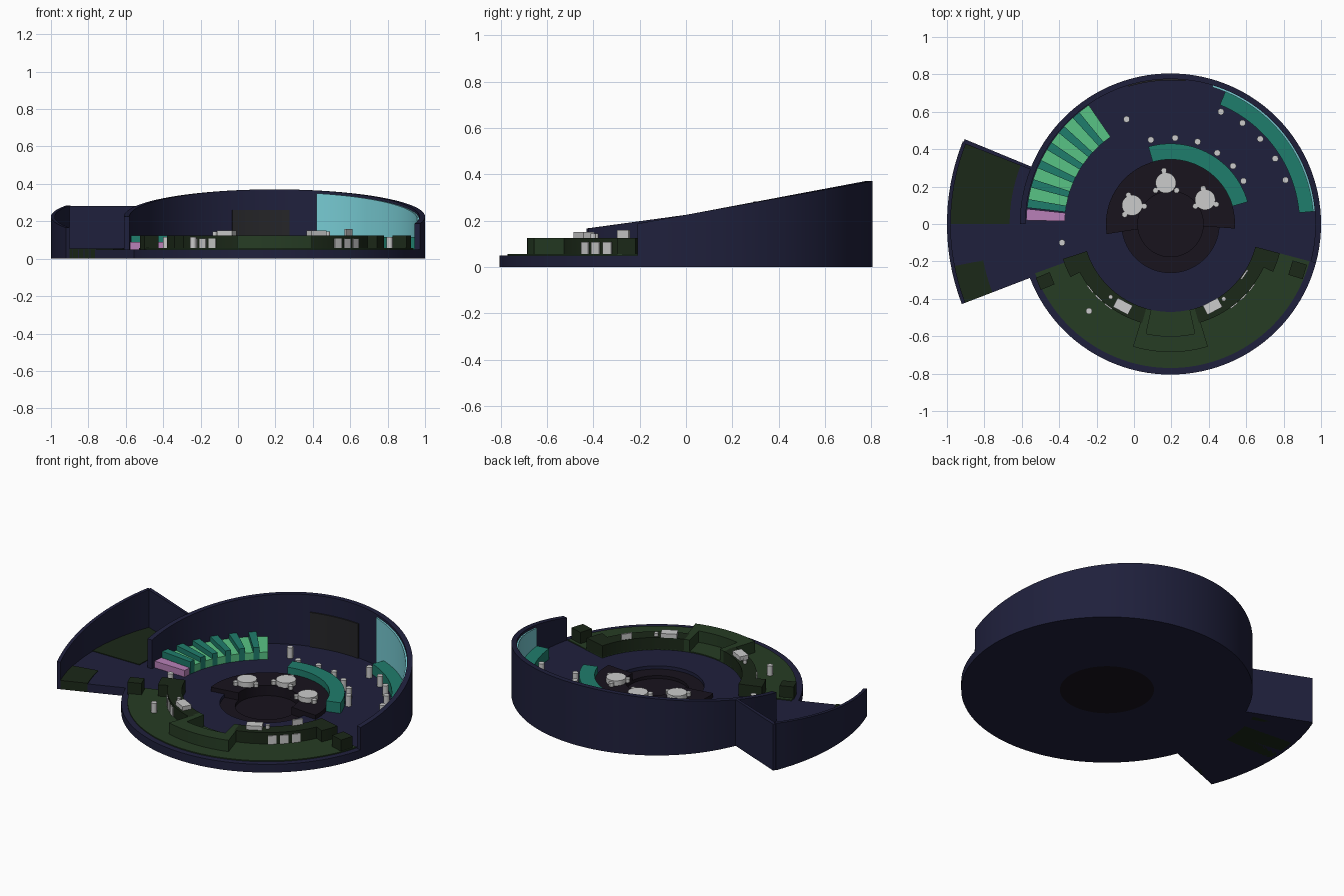
import bpy, bmesh
from math import radians, cos, sin, ceil

if "Cube" in bpy.data.objects:
    bpy.data.objects.remove(bpy.data.objects["Cube"])

CX = 0.195      # centre of the round hall
R = 0.805
FL = 0.05       # floor level


def lin(h):
    c = [int(h[i:i + 2], 16) / 255 for i in (0, 2, 4)]
    return [v / 12.92 if v < 0.04 else ((v + 0.055) / 1.055) ** 2.4 for v in c] + [1]


def mat(name, h):
    m = bpy.data.materials.new(name)
    m.diffuse_color = lin(h)
    m.use_nodes = True
    m.node_tree.nodes["Principled BSDF"].inputs["Base Color"].default_value = m.diffuse_color
    return m


NAVY = mat("navy", "1f203c")
GREEN = mat("green", "263c24")
DARKGREEN = mat("dark_green", "1b2818")
PIT = mat("pit_dark", "18131d")
TEAL = mat("teal", "1f7d6c")
MINT = mat("mint", "58c485")
PURPLE = mat("purple", "b880b8")
GLASS = mat("pale_cyan", "78ccd4")
PANEL = mat("charcoal", "252528")


def finish(name, bm, material):
    bmesh.ops.recalc_face_normals(bm, faces=bm.faces)
    me = bpy.data.meshes.new(name)
    bm.to_mesh(me)
    bm.free()
    ob = bpy.data.objects.new(name, me)
    bpy.context.collection.objects.link(ob)
    if material:
        me.materials.append(material)
    bpy.context.view_layer.objects.active = ob
    bpy.ops.object.select_all(action='DESELECT')
    ob.select_set(True)
    bpy.ops.object.shade_smooth_by_angle(angle=radians(30))
    return ob


def sector(name, r0, r1, a0, a1, z0, z1, material, step=3):
    """Curved block between two radii and two angles; z1 may depend on y."""
    top = z1 if callable(z1) else (lambda y: z1)
    bm = bmesh.new()
    closed = a1 - a0 >= 360
    n = max(1, ceil((a1 - a0) / step))
    rings = []
    for i in range(n if closed else n + 1):
        a = radians(a0 + (a1 - a0) * i / n)
        h = top(R * sin(a) if r1 < 0.9 else r1 * sin(a))
        rings.append([bm.verts.new((CX + r * cos(a), r * sin(a), z))
                      for r, z in ((r0, z0), (r1, z0), (r1, h), (r0, h))])
    for i in range(n):
        p, q = rings[i], rings[(i + 1) % len(rings)]
        for k in range(4):
            bm.faces.new((p[k], p[(k + 1) % 4], q[(k + 1) % 4], q[k]))
    if not closed:
        bm.faces.new(rings[0])
        bm.faces.new(rings[-1])
    return finish(name, bm, material)


def cylinder(name, x, y, r, z0, z1, material=None, seg=16):
    bm = bmesh.new()
    bmesh.ops.create_cone(bm, cap_ends=True, segments=seg, radius1=r, radius2=r, depth=z1 - z0)
    ob = finish(name, bm, material)
    ob.location = (x, y, (z0 + z1) / 2)
    return ob


def box(name, x, y, size, z0, z1, rot, material=None):
    bm = bmesh.new()
    bmesh.ops.create_cube(bm, size=1)
    bmesh.ops.scale(bm, vec=(size[0], size[1], z1 - z0), verts=bm.verts)
    ob = finish(name, bm, material)
    ob.location = (x, y, (z0 + z1) / 2)
    ob.rotation_euler.z = radians(rot)
    return ob


def main_top(y):
    return 0.225 + 0.181 * y


def annex_top(y):
    return 0.225 + 0.137 * y


# Main floor and sloping outer wall
sector("main_floor", 0.26, R, 0, 360, 0, FL, NAVY)
sector("outer_wall", 0.775, R, -15, 180, 0, main_top, NAVY)
sector("window", 0.765, 0.776, 5, 73, FL, lambda y: main_top(y) - 0.015, GLASS)
sector("wall_screen", 0.768, 0.776, 84, 107, FL, 0.26, PANEL)

# Side annex
sector("annex_floor", 0.80, 1.19, 158.3, 201, 0, FL, NAVY)
sector("annex_outer_wall", 1.175, 1.195, 158.3, 201, 0, annex_top, NAVY)
sector("annex_back_wall", 0.80, 1.19, 157.6, 158.7, 0, 0.282, NAVY)
sector("annex_large_patch", 0.86, 1.175, 158.7, 180, 0, FL + 0.004, DARKGREEN)
sector("annex_small_patch", 1.02, 1.175, 191, 201, 0, FL + 0.004, DARKGREEN)

# Sunken centre and the lounge around it
sector("pit_step", 0.175, 0.26, 0, 360, 0, 0.03, PIT)
cylinder("pit_floor", CX, 0, 0.18, 0, 0.012, PIT, 64)
sector("lounge_platform", 0.175, 0.345, -4, 189, 0.03, 0.075, PIT)
for x, y in ((-0.01, 0.10), (0.17, 0.22), (0.38, 0.13)):
    cylinder("lounge_table", x, y, 0.055, 0.075, 0.105, None, 32)
for x, y in ((-0.03, 0.155), (-0.05, 0.05), (0.055, 0.095), (0.16, 0.285), (0.115, 0.18),
             (0.228, 0.18), (0.37, 0.19), (0.328, 0.095), (0.44, 0.105)):
    cylinder("lounge_stool", x, y, 0.015, 0.075, 0.097, None, 12)

# Curved teal counters
sector("inner_counter", 0.345, 0.43, 16, 106, FL, 0.115, TEAL)
sector("outer_counter", 0.69, 0.768, 5, 67.5, FL, 0.115, TEAL)

# Fan of stalls: mint seats between teal dividers
count = 6
pitch = 49 / count
for i in range(count):
    a = 124.5 + i * pitch
    sector("stall_seat", 0.565, 0.772, a, a + pitch * 0.58, FL, 0.095, MINT, 10)
    sector("stall_divider", 0.565, 0.772, a + pitch * 0.58, a + pitch, FL, 0.125, TEAL, 10)
sector("purple_bench", 0.565, 0.772, 174, 178.5, FL, 0.09, PURPLE, 10)

# Front terrace with ring counters, end arms and centre bar
sector("terrace_floor", 0.47, 0.77, 200, 345, FL - 0.01, FL + 0.006, GREEN)
for a0, a1, b0, b1 in ((198, 254, 198, 208), (286, 345, 335, 345)):
    sector("ring_counter", 0.47, 0.55, a0, a1, FL, 0.125, DARKGREEN)
    sector("counter_arm", 0.545, 0.605, b0, b1, FL, 0.125, DARKGREEN)
sector("bar_front", 0.60, 0.685, 253, 287, FL, 0.125, GREEN)
sector("bar_left", 0.47, 0.601, 253, 257.5, FL, 0.125, GREEN)
sector("bar_right", 0.47, 0.601, 282.5, 287, FL, 0.125, GREEN)
box("corner_block_left", -0.475, -0.305, (0.08, 0.07), FL, 0.125, 22, DARKGREEN)
box("corner_block_right", 0.875, -0.245, (0.08, 0.08), FL, 0.125, -17, DARKGREEN)

# Grey fittings on and along the ring counters
box("console_left", -0.06, -0.44, (0.09, 0.055), 0.125, 0.15, -28)
box("console_right", 0.42, -0.44, (0.09, 0.055), 0.125, 0.15, 28)
box("upright_screen", 0.59, -0.27, (0.06, 0.01), 0.125, 0.16, 55)
cylinder("counter_knob_left", -0.125, -0.39, 0.012, 0.125, 0.145)
cylinder("counter_knob_right", 0.48, -0.40, 0.012, 0.125, 0.145)
for a in (219, 226, 233, 308, 315, 322):
    sector("counter_front_panel", 0.545, 0.556, a - 2.5, a + 2.5, FL + 0.006, 0.108, None)

# Free-standing stools
for x, y in ((-0.04, 0.56), (0.09, 0.45), (0.22, 0.46), (0.34, 0.44), (0.445, 0.38),
             (0.53, 0.31), (0.585, 0.23), (0.465, 0.60), (0.58, 0.54), (0.675, 0.455),
             (0.755, 0.35), (0.81, 0.235), (-0.385, -0.10), (-0.24, -0.465)):
    cylinder("stool", x, y, 0.017, FL, 0.115)
